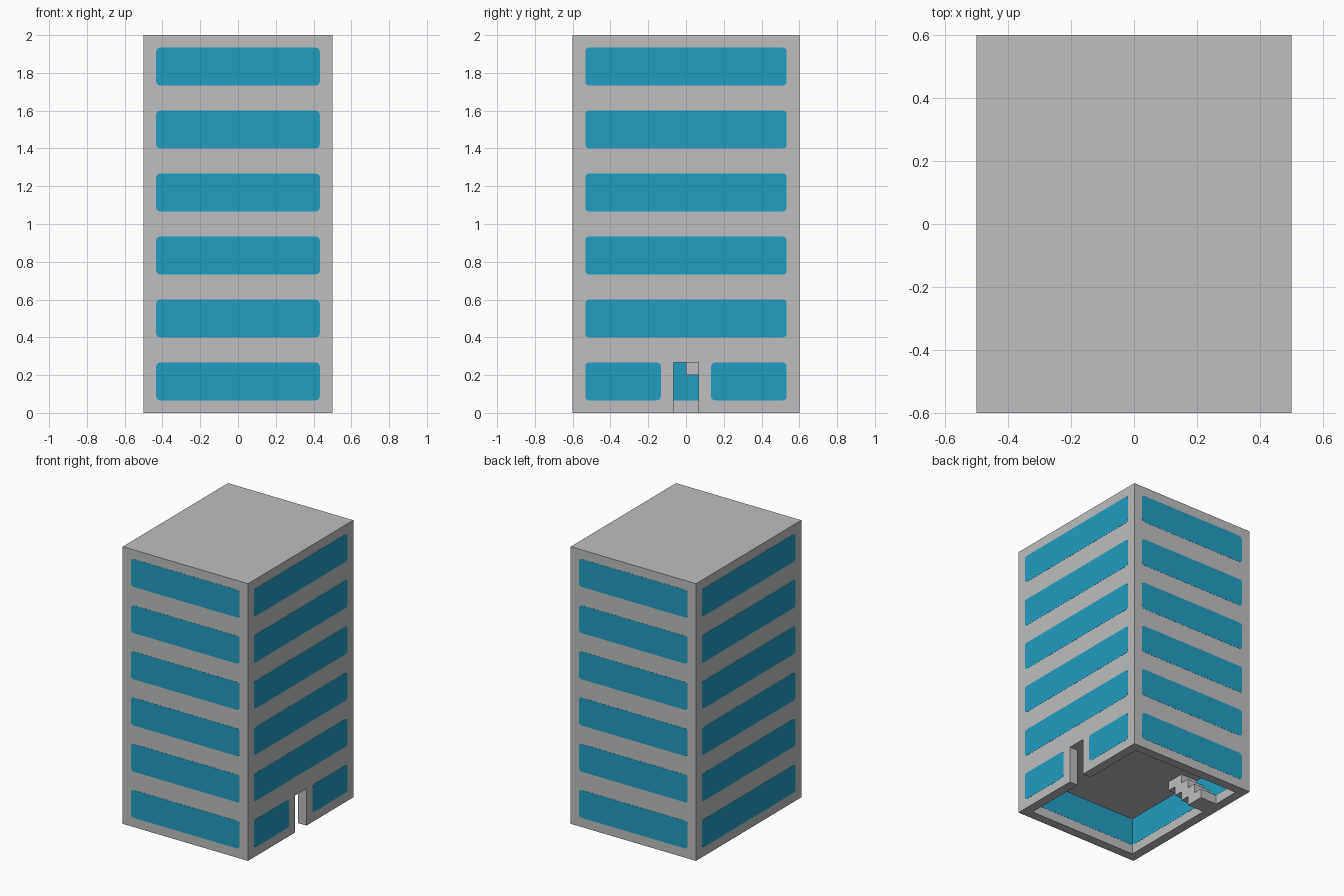
import bpy, bmesh, math
from mathutils import Matrix

cube = bpy.data.objects.get("Cube")
if cube:
    bpy.data.objects.remove(cube, do_unlink=True)

W, D, H = 1.0, 1.2, 2.0      # overall size
T = 1 / 15                   # wall thickness and stair module
FLOOR = H / 6                # storey height
ROOM = FLOOR - T             # ground floor ceiling


def material(name, rgb):
    m = bpy.data.materials.new(name)
    m.use_nodes = True
    m.diffuse_color = (*rgb, 1)
    m.node_tree.nodes["Principled BSDF"].inputs["Base Color"].default_value = (*rgb, 1)
    return m


concrete = material("light grey concrete", (0.51, 0.52, 0.515))
glass = material("blue glass", (0.016, 0.337, 0.533))


def finish(name, bm, mat):
    bmesh.ops.recalc_face_normals(bm, faces=bm.faces)
    me = bpy.data.meshes.new(name)
    bm.to_mesh(me)
    bm.free()
    me.materials.append(mat)
    ob = bpy.data.objects.new(name, me)
    bpy.context.scene.collection.objects.link(ob)
    return ob


def box(name, lo, hi, mat=concrete):
    bm = bmesh.new()
    bmesh.ops.create_cube(bm, size=1)
    for v in bm.verts:
        v.co = [a if c < 0 else b for c, a, b in zip(v.co, lo, hi)]
    return finish(name, bm, mat)


def cut(target, cutter):
    cutter.hide_render = True
    mod = target.modifiers.new("cut", 'BOOLEAN')
    mod.operation = 'DIFFERENCE'
    mod.solver = 'EXACT'
    mod.object = cutter
    bpy.context.view_layer.objects.active = target
    bpy.ops.object.modifier_apply(modifier=mod.name)
    bpy.data.objects.remove(cutter, do_unlink=True)


# Building shell with an open-bottomed ground floor room and a doorway
shell = box("building_shell", (-W / 2, -D / 2, 0), (W / 2, D / 2, H))
cut(shell, box("room_cutter", (-W / 2 + T, -D / 2 + T, -0.1), (W / 2 - T, D / 2 - T, ROOM)))
cut(shell, box("door_cutter", (W / 2 - 2 * T, -T, -0.1), (W / 2 + 0.1, T, ROOM)))


def window(name, angle, wall, u0, u1, z0):
    """Rounded pane through a wall; angle turns it from the front side."""
    bm = bmesh.new()
    r, z1, out, steps = 0.02, z0 + ROOM - T, 0.001, 3
    verts = []
    corners = ((u1 - r, z1 - r), (u0 + r, z1 - r), (u0 + r, z0 + r), (u1 - r, z0 + r))
    for i, (u, z) in enumerate(corners):
        for k in range(steps + 1):
            a = math.pi / 2 * (i + k / steps)
            verts.append(bm.verts.new((u + r * math.cos(a), -wall - out, z + r * math.sin(a))))
    face = bm.faces.new(verts)
    ext = bmesh.ops.extrude_face_region(bm, geom=[face], use_keep_orig=True)
    moved = [g for g in ext["geom"] if isinstance(g, bmesh.types.BMVert)]
    bmesh.ops.translate(bm, verts=moved, vec=(0, T + 2 * out, 0))
    bmesh.ops.rotate(bm, verts=bm.verts, matrix=Matrix.Rotation(angle, 3, 'Z'))
    finish(name, bm, glass)


# Window bands on every side; the ground floor band is split around the door
sides = (("front", 0, D / 2, W / 2 - T), ("right", math.pi / 2, W / 2, D / 2 - T),
         ("back", math.pi, D / 2, W / 2 - T), ("left", -math.pi / 2, W / 2, D / 2 - T))
for side, angle, wall, half in sides:
    for storey in range(6):
        z0 = storey * FLOOR + T
        label = f"{'door_side' if side == 'right' else 'far_side' if side == 'left' else side}_window_{storey + 1}"
        if side == "right" and storey == 0:
            window(label + "_a", angle, wall, -half, -2 * T, z0)
            window(label + "_b", angle, wall, 2 * T, half, z0)
        else:
            window(label, angle, wall, -half, half, z0)

# Stairs of overlapping slabs rising along the far side wall, as one stepped profile
outline = [(5, 0), (5, 1), (4, 1), (4, 2), (3, 2), (3, 3), (2, 3), (2, 4),
           (0, 4), (0, 3), (1, 3), (1, 2), (2, 2), (2, 1), (3, 1), (3, 0)]
bm = bmesh.new()
x0 = -W / 2 + T
face = bm.faces.new([bm.verts.new((x0, y * T, z * T)) for y, z in outline])
ext = bmesh.ops.extrude_face_region(bm, geom=[face], use_keep_orig=True)
bmesh.ops.translate(bm, vec=(2 * T, 0, 0),
                    verts=[g for g in ext["geom"] if isinstance(g, bmesh.types.BMVert)])
finish("stairs", bm, concrete)
